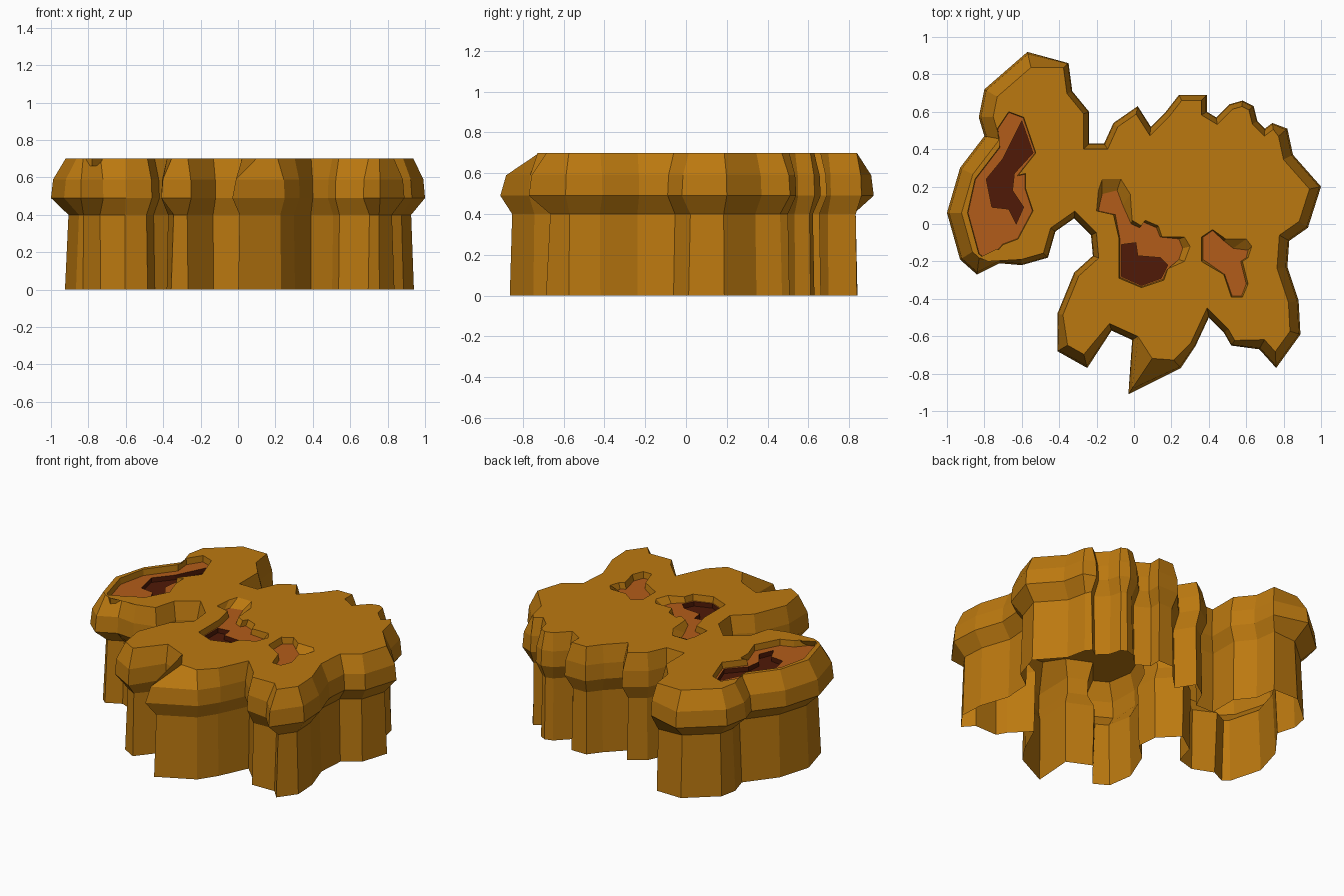
import bpy, bmesh
from mathutils import Vector

if "Cube" in bpy.data.objects:
    bpy.data.objects.remove(bpy.data.objects["Cube"])


def material(name, rgb):
    m = bpy.data.materials.new(name)
    m.diffuse_color = (*rgb, 1)
    m.use_nodes = True
    m.node_tree.nodes["Principled BSDF"].inputs["Base Color"].default_value = m.diffuse_color
    return m


GOLD = material("ochre_rock", (0.50, 0.19, 0.005))
RUST = material("rust_floor", (0.45, 0.108, 0.010))
DARK = material("dark_floor", (0.08, 0.010, 0.002))


def inset(pts, width):
    """Move each point of a clockwise loop inwards by width(point)."""
    pts = [Vector(p) for p in pts]
    out = []
    for i, p in enumerate(pts):
        d1 = (p - pts[i - 1]).normalized()
        d2 = (pts[(i + 1) % len(pts)] - p).normalized()
        n1, n2 = Vector((d1.y, -d1.x)), Vector((d2.y, -d2.x))
        n = (n1 + n2).normalized()
        out.append(p + n * width(p) / max(n.dot(n1), 0.5))
    return out


def ring(bm, pts, z):
    return [bm.verts.new((p[0], p[1], z)) for p in pts]


def wall(bm, a, b, mat=0):
    for i in range(len(a)):
        bm.faces.new((a[i - 1], a[i], b[i], b[i - 1])).material_index = mat


def cap(bm, loops, mat):
    """Fill a loop, leaving any further loops as holes."""
    edges = []
    for lp in loops:
        for i in range(len(lp)):
            e = bm.edges.get((lp[i - 1], lp[i]))
            edges.append(e or bm.edges.new((lp[i - 1], lp[i])))
    res = bmesh.ops.triangle_fill(bm, edges=edges, use_beauty=True,
                                  use_dissolve=False, normal=(0, 0, 1))
    for f in res["geom"]:
        if isinstance(f, bmesh.types.BMFace):
            f.material_index = mat


# Widest outline of the slab, clockwise seen from above
outline = [
    (-.57, .92), (-.35, .86), (-.33, .71), (-.24, .6), (-.24, .43), (-.16, .43),
    (-.11, .54), (.02, .63), (.09, .52), (.17, .6), (.24, .69), (.39, .69),
    (.39, .6), (.44, .57), (.51, .64), (.58, .66), (.64, .63), (.66, .55),
    (.7, .51), (.74, .54), (.82, .51), (.85, .37), (1, .2), (.93, -.02),
    (.83, -.09), (.82, -.23), (.88, -.41), (.89, -.59), (.76, -.77), (.67, -.67),
    (.52, -.65), (.48, -.58), (.4, -.5), (.33, -.65), (.25, -.77), (-.03, -.91),
    (-.01, -.62), (-.12, -.57), (-.25, -.77), (-.41, -.68), (-.41, -.48), (-.32, -.26),
    (-.22, -.17), (-.23, -.06), (-.32, .03), (-.42, -.04), (-.46, -.18), (-.6, -.22),
    (-.72, -.21), (-.84, -.27), (-.93, -.19), (-1, .06), (-.93, .3), (-.8, .47),
    (-.83, .57), (-.8, .72)]


def slope(p):
    if p.y < -0.85:
        return 0.115
    if p.x < -0.65 or p.y > 0.9:
        return 0.075
    if p.x > 0.8 or p.y < -0.65:
        return 0.055
    return 0.03


def undercut(p):
    if -0.1 < p.x < 0.3 and p.y < -0.6:
        return 0.035
    return slope(p) * 1.2


# Pits: rim on the top, and the deeper dark part of the floor
left_rim = [(-.67, .6), (-.59, .57), (-.525, .38), (-.62, .26), (-.58, .27), (-.58, .19),
            (-.54, .07), (-.62, -.08), (-.7, -.11), (-.78, -.2), (-.83, -.16), (-.89, .06),
            (-.85, .24), (-.72, .41), (-.73, .51)]
left_deep = [(-.6, .55), (-.54, .38), (-.64, .27), (-.65, .18), (-.59, .09),
             (-.63, 0), (-.67, .08), (-.76, .09), (-.79, .24), (-.7, .35)]
mid_rim = [(-.17, .24), (-.07, .24), (-.02, .16), (-.01, .02), (.04, -.01), (.06, .02),
           (.13, -.01), (.15, -.07), (.27, -.07), (.3, -.12), (.27, -.2), (.18, -.24),
           (.16, -.3), (.04, -.34), (-.08, -.29), (-.08, -.08), (-.11, .05),
           (-.2, .07), (-.19, .18)]
# Narrower floor: sloping gold banks at the back and right of this pit
mid_floor = [(-.17, .16), (-.09, .18), (-.06, .1), (-.015, 0), (.03, -.02), (.05, .01),
             (.12, -.02), (.14, -.07), (.24, -.08), (.26, -.13), (.24, -.19), (.175, -.245),
             (.155, -.295), (.04, -.335), (-.075, -.285), (-.075, -.08), (-.1, .05),
             (-.19, .07), (-.18, .12)]
mid_deep = [(-.068, -.11), (.01, -.1), (.02, -.17), (.14, -.18), (.18, -.22),
            (.165, -.25), (.145, -.29), (.04, -.328), (-.068, -.28)]
right_rim = [(.36, -.07), (.42, -.03), (.49, -.08), (.6, -.08), (.63, -.12), (.61, -.18),
             (.58, -.2), (.61, -.32), (.58, -.39), (.52, -.39), (.48, -.27), (.36, -.2)]
right_floor = [(.37, -.07), (.42, -.035), (.48, -.09), (.53, -.13), (.61, -.14), (.6, -.18),
               (.57, -.2), (.6, -.32), (.575, -.385), (.525, -.385), (.485, -.27), (.37, -.19)]

# Slab sides, open underneath
bm = bmesh.new()
rings = [ring(bm, inset(outline, lambda p: undercut(p) * 0.8), 0),
         ring(bm, inset(outline, undercut), 0.40),
         ring(bm, outline, 0.49),
         ring(bm, inset(outline, lambda p: slope(p) * 0.15), 0.59),
         ring(bm, inset(outline, slope), 0.70)]
for a, b in zip(rings, rings[1:]):
    wall(bm, a, b)

# Pit walls and two-level floors
rims = []
for rim, floor, deep in ((left_rim, inset(left_rim, lambda p: 0.003), left_deep),
                         (mid_rim, mid_floor, mid_deep),
                         (right_rim, right_floor, None)):
    top = ring(bm, rim, 0.70)
    low = ring(bm, floor, 0.66)
    wall(bm, low, top)
    loops = [low]
    if deep:
        edge = ring(bm, deep, 0.66)
        base = ring(bm, deep, 0.63)
        wall(bm, base, edge, 2)
        cap(bm, [base], 2)
        loops.append(edge)
    cap(bm, loops, 1)
    rims.append(top)

# Flat top with the pits left open
cap(bm, [rings[-1]] + rims, 0)
bmesh.ops.recalc_face_normals(bm, faces=bm.faces)
bm.normal_update()
if sum(f.normal.z * f.calc_area() for f in bm.faces) < 0:
    bmesh.ops.reverse_faces(bm, faces=bm.faces)

mesh = bpy.data.meshes.new("rock_slab")
bm.to_mesh(mesh)
bm.free()
for m in (GOLD, RUST, DARK):
    mesh.materials.append(m)
slab = bpy.data.objects.new("rock_slab", mesh)
bpy.context.collection.objects.link(slab)
